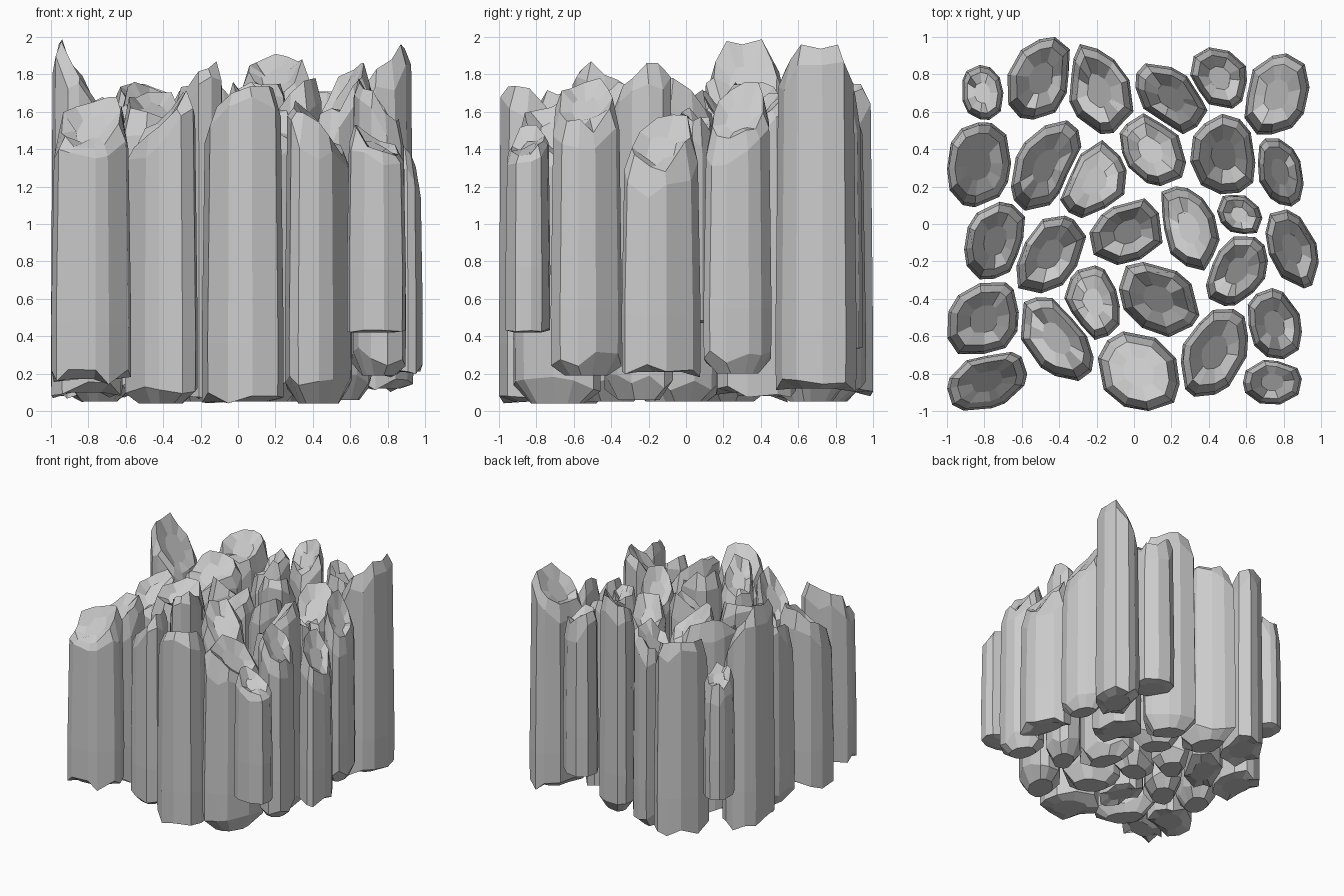
import bpy, random
from math import cos, sin, pi, radians, sqrt

if "Cube" in bpy.data.objects:
    bpy.data.objects.remove(bpy.data.objects["Cube"])

random.seed(11)

# Footprints of the rock columns: centre x, y, half width, half depth, diagonal lean
FOOT = [
    (-.81, .70, .11, .147, -.1), (-.49, .78, .19, .215, .25), (-.19, .71, .195, .24, -.4),
    (.20, .67, .19, .185, -.45), (.46, .78, .157, .16, -.2), (.76, .69, .175, .215, .2),
    (-.83, .32, .17, .225, .1), (-.47, .31, .185, .235, .4), (-.21, .23, .19, .215, .35),
    (.08, .40, .195, .19, -.3), (.48, .37, .18, .215, -.1), (.78, .28, .125, .18, -.3),
    (-.74, -.09, .165, .205, .2), (-.45, -.16, .195, .22, .4), (-.03, -.04, .21, .175, .15),
    (.29, -.02, .165, .22, -.35), (.565, .05, .12, .115, -.3), (.845, -.13, .14, .205, -.35),
    (.55, -.25, .163, .195, .3), (.13, -.40, .225, .20, -.35), (-.22, -.42, .15, .20, -.15),
    (-.80, -.51, .20, .20, .2), (-.415, -.61, .20, .22, -.4), (-.785, -.84, .21, .155, .3),
    (.025, -.79, .22, .21, -.2), (.43, -.685, .18, .235, .3), (.75, -.535, .145, .19, -.2),
    (.74, -.845, .155, .12, 0)]

# Peak height, lowest point and uphill direction of the broken top
HEIGHT = [
    (1.53, .42, 300), (1.80, .06, 135), (1.76, .05, 20), (1.95, .05, 60), (1.76, .33, 200),
    (1.96, .08, 0), (2.0, .04, 180), (1.78, .05, 120), (1.72, .05, 250), (1.76, .08, 300),
    (1.74, .06, 100), (1.76, .20, 180), (1.70, .05, 100), (1.76, .06, 130), (1.72, .08, 40),
    (1.78, .05, 320), (1.65, .47, 250), (1.60, .17, 180), (1.86, .06, 30), (1.76, .05, 135),
    (1.87, .06, 315), (1.66, .06, 60), (1.72, .04, 0), (1.68, .13, 90), (1.78, .01, 290),
    (1.66, .04, 180), (1.79, .19, 190), (1.53, .42, 150)]


def reach(foot, x, y):
    """Normalised distance from a footprint centre; 1 is its outline."""
    cx, cy, rx, ry, k = foot
    u, v = (x - cx) / rx, (y - cy) / ry
    w = (v - k * u) / sqrt(1 - k * k)
    return (abs(u) ** 2.3 + abs(w) ** 2.3) ** (1 / 2.3)


def outline(i, sides):
    """Irregular polygon that stays clear of its neighbours."""
    cx, cy, rx, ry, k = FOOT[i]
    near = [f for j, f in enumerate(FOOT) if j != i and abs(f[0] - cx) < .5 and abs(f[1] - cy) < .5]
    pts = []
    for a in range(sides):
        t = 2 * pi * (a + random.uniform(-.25, .25)) / sides
        dx, dy = rx * cos(t), ry * (sin(t) * sqrt(1 - k * k) + k * cos(t))
        s = 1.02 / reach(FOOT[i], cx + dx, cy + dy)
        while s > .5 and any(reach(f, cx + s * dx, cy + s * dy) < reach(FOOT[i], cx + s * dx, cy + s * dy) + .07
                             for f in near):
            s -= .02
        pts.append((s * dx, s * dy))
    return pts


def column(i):
    cx, cy, rx, ry, k = FOOT[i]
    top, low, up = HEIGHT[i]
    n = random.choice((10, 11, 12))
    pts = outline(i, n)
    up = radians(up)
    amp = .12 if low > .3 else random.uniform(.2, .3)
    if i == 6:
        amp = .42

    def surface(x, y):
        slope = (x * cos(up) / rx + y * sin(up) / ry) / .72
        return top - amp * (1 - max(-1, min(1, slope))) / 2

    verts, rings = [], []

    def ring(scale, height):
        rings.append(range(len(verts), len(verts) + n))
        for a, (x, y) in enumerate(pts):
            verts.append((cx + x * scale, cy + y * scale, height(x * scale, y * scale)))

    # Jagged base, flat on the raised short columns
    flat = low > .3
    jag = .01 if flat else .05
    pointed = not flat and random.random() < .4
    ring(.6, lambda x, y: low + (0 if flat or pointed else .04))
    ring(.99, lambda x, y: low + jag + random.uniform(-jag, jag) + (.05 if pointed else 0))
    ring(1, lambda x, y: low + .35)
    # Chamfered shoulder and broken, hollow top
    ring(.93, lambda x, y: surface(x * .75, y * .75) - random.uniform(.06, .2))
    ring(.74, lambda x, y: min(top, surface(x, y) + random.uniform(-.05, .03)))
    ring(.38, lambda x, y: surface(x, y) - random.uniform(.03, .08))
    faces = [tuple(reversed(rings[0])), tuple(rings[-1])]
    for r, q in zip(rings, rings[1:]):
        for a in range(n):
            b = (a + 1) % n
            faces.append((r[a], r[b], q[b], q[a]))
    verts = [(max(-1, min(1, x)), max(-1, min(1, y)), max(0, z)) for x, y, z in verts]
    mesh = bpy.data.meshes.new("rock_column")
    mesh.from_pydata(verts, [], faces)
    mesh.update()
    bpy.context.collection.objects.link(bpy.data.objects.new("rock_column_%02d" % (i + 1), mesh))


for index in range(len(FOOT)):
    column(index)
